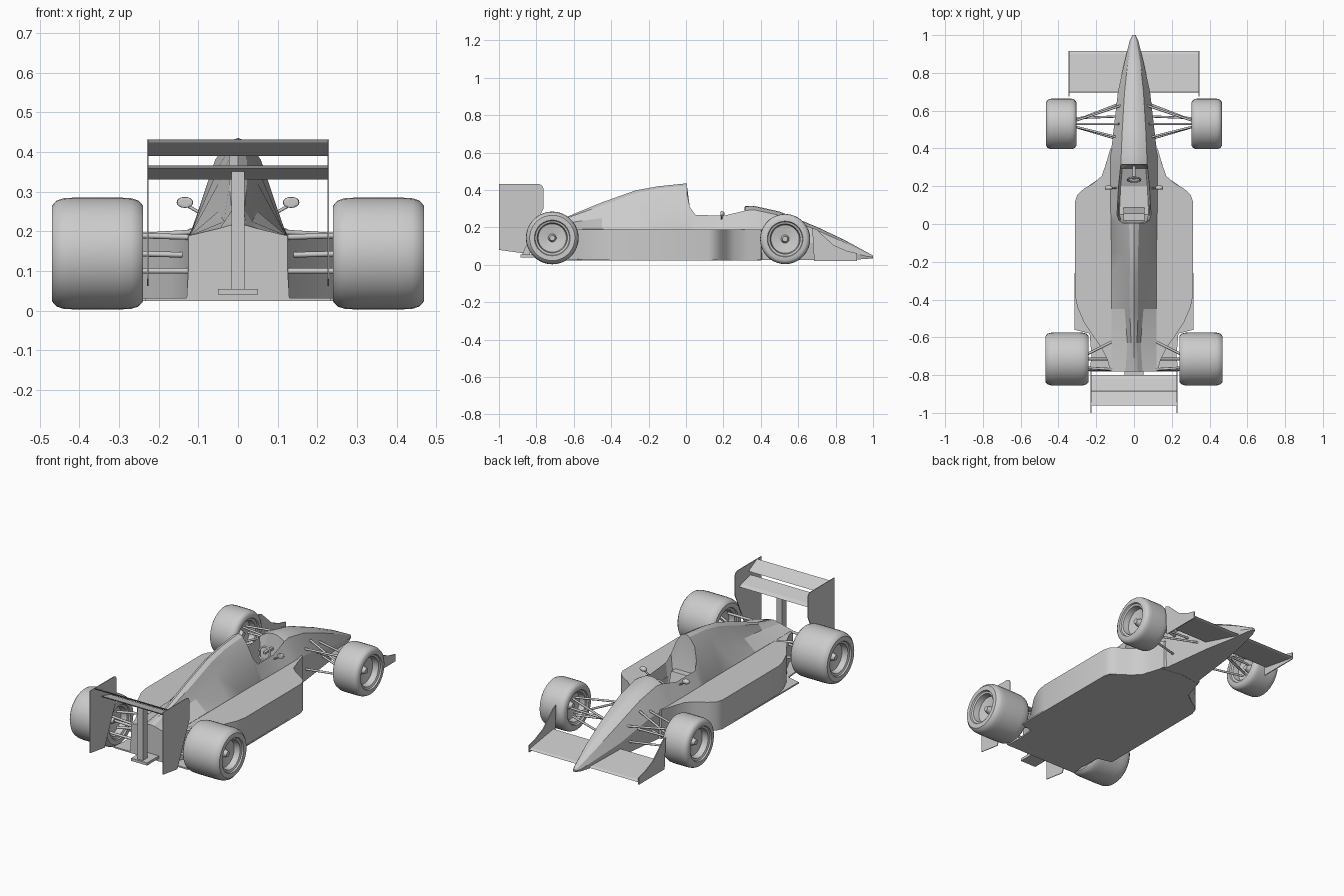
import bpy, bmesh, math
from mathutils import Vector

if "Cube" in bpy.data.objects:
    bpy.data.objects.remove(bpy.data.objects["Cube"])

grey = bpy.data.materials.new("light grey")
grey.use_nodes = True
COLOUR = (0.6, 0.6, 0.6, 1)
grey.diffuse_color = COLOUR
grey.node_tree.nodes["Principled BSDF"].inputs["Base Color"].default_value = COLOUR


def finish(name, bm, smooth=None, mirror=False):
    """Turn a bmesh into an object, optionally mirrored across x = 0."""
    bmesh.ops.recalc_face_normals(bm, faces=bm.faces)
    mesh = bpy.data.meshes.new(name)
    bm.to_mesh(mesh)
    bm.free()
    mesh.materials.append(grey)
    ob = bpy.data.objects.new(name, mesh)
    bpy.context.collection.objects.link(ob)
    if mirror:
        mod = ob.modifiers.new("Mirror", 'MIRROR')
        mod.use_mirror_merge = False
    if smooth:
        bpy.ops.object.select_all(action='DESELECT')
        ob.select_set(True)
        bpy.context.view_layer.objects.active = ob
        bpy.ops.object.shade_smooth_by_angle(angle=math.radians(smooth))


def prism(name, outline, offset, **kw):
    """Closed outline pushed along an offset vector."""
    bm = bmesh.new()
    face = bm.faces.new([bm.verts.new(p) for p in outline])
    ext = bmesh.ops.extrude_face_region(bm, geom=[face])
    verts = [v for v in ext["geom"] if isinstance(v, bmesh.types.BMVert)]
    # Keep the starting face so the solid is closed
    if not face.is_valid:
        bm.faces.new([v for v in bm.verts if v not in verts])
    bmesh.ops.translate(bm, verts=verts, vec=offset)
    finish(name, bm, **kw)


def loft(name, rings, **kw):
    """Skin closed rings of equal length and cap both ends."""
    bm = bmesh.new()
    vr = [[bm.verts.new(p) for p in ring] for ring in rings]
    n = len(vr[0])
    for a, b in zip(vr, vr[1:]):
        for i in range(n):
            j = (i + 1) % n
            bm.faces.new((a[i], a[j], b[j], b[i]))
    bm.faces.new(vr[0])
    bm.faces.new(vr[-1])
    finish(name, bm, **kw)


def rods(name, pairs, radius):
    """Thin straight tubes between point pairs, mirrored."""
    bm = bmesh.new()
    for a, b in pairs:
        a, b = Vector(a), Vector(b)
        rot = (b - a).to_track_quat('Z', 'Y').to_matrix().to_4x4()
        rot.translation = (a + b) / 2
        bmesh.ops.create_cone(bm, cap_ends=True, segments=8, radius1=radius,
                              radius2=radius, depth=(b - a).length, matrix=rot)
    finish(name, bm, smooth=50, mirror=True)


def wheel(name, y, z, r, x0, x1, rim):
    """Lathed tyre with recessed rims and a hub on each side."""
    w = x1 - x0
    half = [(0, x1 - .030), (.014, x1 - .030), (.018, x1 - .045), (.022, x1 - .055),
            (rim * .82, x1 - .045), (rim * .88, x1 - .012), (rim, x1 - .008),
            (rim * 1.04, x1), (r * .86, x1), (r * .95, x1 - w * .05),
            (r * .99, x1 - w * .13), (r, x1 - w * .24)]
    prof = half + [(q, x0 + x1 - x) for q, x in reversed(half)]
    bm = bmesh.new()
    vs = [bm.verts.new((x, y, z + q)) for q, x in prof]
    edges = [bm.edges.new(p) for p in zip(vs, vs[1:])]
    bmesh.ops.spin(bm, geom=vs + edges, cent=(0, y, z), axis=(1, 0, 0),
                   angle=math.tau, steps=36)
    bmesh.ops.remove_doubles(bm, verts=bm.verts, dist=1e-5)
    finish(name, bm, smooth=35, mirror=True)


# Body shell: y, floor half width, shoulder half width and height,
# rim half width and height, centre height (below the rim in the cockpit)
SECTIONS = [
    (1.00, .008, .009, .042, .005, .048, .050),
    (.97, .020, .023, .045, .014, .060, .066),
    (.85, .045, .052, .075, .034, .118, .132),
    (.70, .075, .085, .110, .050, .185, .203),
    (.50, .100, .108, .165, .062, .265, .285),
    (.36, .118, .124, .190, .068, .295, .316),
    (.315, .120, .125, .190, .070, .290, .316),
    (.295, .120, .125, .190, .072, .285, .150),
    (.20, .122, .125, .190, .082, .262, .110),
    (.05, .125, .123, .190, .090, .268, .120),
    (.02, .125, .122, .190, .080, .310, .200),
    (.005, .125, .121, .190, .058, .380, .436),
    (-.15, .125, .120, .190, .048, .365, .420),
    (-.27, .125, .120, .192, .050, .320, .398),
    (-.45, .125, .120, .191, .050, .250, .334),
    (-.63, .128, .120, .190, .035, .225, .260),
    (-.78, .130, .120, .190, .045, .208, .217),
]
rings = []
for y, floor_w, sh_w, sh_z, rim_w, rim_z, top in SECTIONS:
    if top < rim_z:
        inner = (rim_w * .86, top)
    else:
        inner = (rim_w * .45, top - .2 * (top - rim_z))
    base = max(.025, .025 + (y - .9) * .1)
    right = [(x, y, z) for x, z in
             ((floor_w, base), (sh_w, sh_z), (rim_w, rim_z), inner)]
    rings.append(right + [(0, y, top)] + [(-x, y, z) for x, y, z in reversed(right)])
loft("body_shell", rings, smooth=20)

# Sidepods with flared front and tapered tail
pod = [(.08, .42), (.125, .40), (.145, .33), (.17, .255), (.215, .215), (.265, .187),
       (.300, .155), (.312, .12), (.312, -.38), (.300, -.44), (.265, -.52), (.225, -.58),
       (.170, -.66), (.140, -.72), (.125, -.78), (.08, -.78)]
prism("sidepods", [(x, y, .026) for x, y in pod], (0, 0, .163), smooth=30, mirror=True)

# Floor plate
floor = [(0, .40), (.13, .38), (.17, .25), (.265, .185), (.312, .12), (.315, -.56),
         (.235, -.58), (.225, -.70), (.235, -.78), (0, -.78)]
prism("floor_plate", [(x, y, .024) for x, y in floor], (0, 0, .008), mirror=True)

# Wheels
wheel("front_wheels", .53, .138, .134, .305, .465, .092)
wheel("rear_wheels", -.715, .144, .141, .240, .469, .092)

# Front wing and its end plates
wing = [(.915, .035), (.90, .042), (.70, .072), (.695, .066), (.90, .032)]
prism("front_wing", [(-.343, y, z) for y, z in wing], (.686, 0, 0))
plate = [(.915, .022), (.915, .062), (.86, .075), (.79, .105), (.74, .150), (.70, .188),
         (.675, .198), (.685, .022)]
prism("front_wing_end_plates", [(.341, y, z) for y, z in plate], (.005, 0, 0), mirror=True)

# Rear wing: two flaps, end plates, post and foot
upper = [(-.96, .432), (-.89, .396), (-.885, .390), (-.955, .424)]
lower = [(-.90, .366), (-.82, .345), (-.80, .334), (-.82, .331), (-.895, .358)]
for name, flap in (("rear_upper_flap", upper), ("rear_lower_flap", lower)):
    prism(name, [(-.228, y, z) for y, z in flap], (.456, 0, 0))
plate = [(-1, .432), (-.785, .432), (-.770, .425), (-.763, .41), (-.763, .30), (-.80, .22),
         (-.845, .12), (-.87, .062), (-1, .080)]
prism("rear_wing_end_plates", [(.226, y, z) for y, z in plate], (.004, 0, 0), mirror=True)
post = [(-.875, .05), (-.835, .05), (-.835, .345), (-.875, .355)]
prism("rear_wing_post", [(-.016, y, z) for y, z in post], (.032, 0, 0))
foot = [(-.885, .04), (-.77, .04), (-.77, .055), (-.885, .055)]
prism("rear_wing_foot", [(-.05, y, z) for y, z in foot], (.1, 0, 0))

# Suspension arms
rods("front_suspension", [((.07, .64, .09), (.33, .54, .085)), ((.09, .45, .09), (.33, .52, .085)),
                          ((.06, .63, .17), (.33, .54, .185)), ((.09, .46, .20), (.33, .52, .185)),
                          ((.08, .53, .22), (.33, .53, .10)), ((.07, .57, .14), (.33, .56, .14))], .006)
rods("rear_suspension", [((.11, -.62, .10), (.27, -.70, .10)), ((.11, -.77, .10), (.27, -.77, .10)),
                         ((.11, -.62, .185), (.27, -.70, .19)), ((.11, -.77, .185), (.27, -.76, .19)),
                         ((.11, -.715, .14), (.27, -.715, .144))], .007)

# Mirrors on short stalks
bm = bmesh.new()
bmesh.ops.create_uvsphere(bm, u_segments=16, v_segments=8, radius=1)
for v in bm.verts:
    v.co = (.134 + v.co.x * .021, .19 + max(v.co.y, -.4) * .016, .273 + v.co.z * .014)
finish("mirrors", bm, smooth=40, mirror=True)
rods("mirror_stalks", [((.09, .19, .243), (.128, .19, .265))], .004)

# Steering wheel, column and seat inside the cockpit
bpy.ops.mesh.primitive_torus_add(location=(0, .235, .235), rotation=(math.radians(70), 0, 0),
                                 major_radius=.034, minor_radius=.005,
                                 major_segments=24, minor_segments=8)
steering = bpy.context.object
steering.name = "steering_wheel"
steering.data.materials.append(grey)
bpy.ops.object.shade_smooth_by_angle(angle=math.radians(60))
column = [(-.008, .235), (.008, .235), (.008, .31), (-.008, .31)]
prism("steering_column", [(x, y, .23) for x, y in column], (0, 0, .012))
seat = [(-.055, .01), (.055, .01), (.055, .09), (-.055, .09)]
prism("seat_back", [(x, y, .11) for x, y in seat], (0, -.035, .12))
